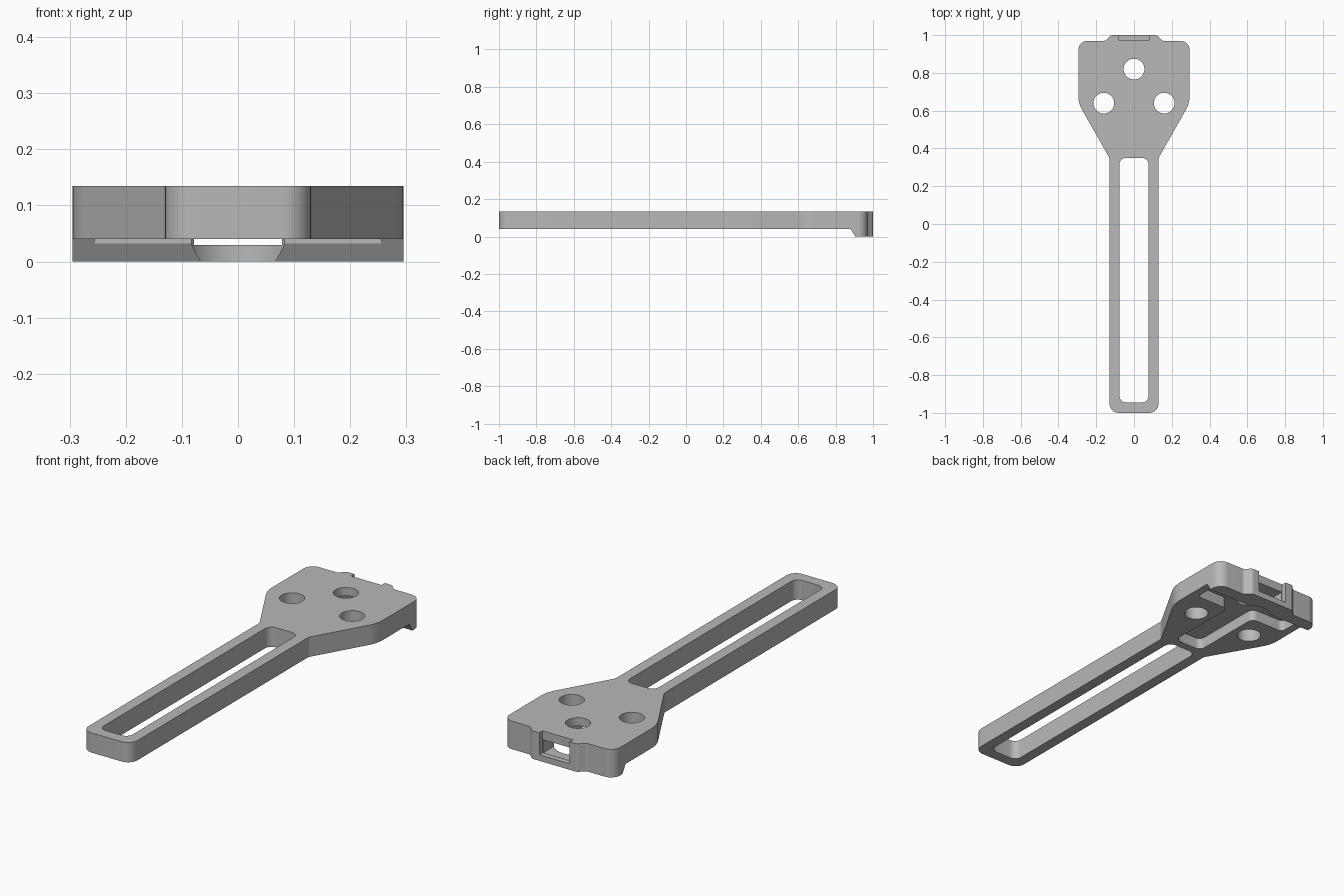
import bpy, bmesh, math
from mathutils import Vector

old = bpy.data.objects.get("Cube")
if old:
    bpy.data.objects.remove(old, do_unlink=True)

grey = bpy.data.materials.new("plain grey")
grey.use_nodes = True
COLOUR = (0.48, 0.48, 0.48, 1)
grey.diffuse_color = COLOUR
grey.node_tree.nodes["Principled BSDF"].inputs["Base Color"].default_value = COLOUR


def rounded(corners, steps=8):
    """Round each (x, y, radius) corner of a closed outline."""
    out = []
    for i, (x, y, r) in enumerate(corners):
        p = Vector((x, y))
        if r == 0:
            out.append(p)
            continue
        a = (Vector(corners[i - 1][:2]) - p).normalized()
        b = (Vector(corners[(i + 1) % len(corners)][:2]) - p).normalized()
        half = a.angle(b) / 2
        centre = p + (a + b).normalized() * r / math.sin(half)
        reach = r / math.tan(half)
        start, end = p + a * reach - centre, p + b * reach - centre
        turn = math.atan2(start.x * end.y - start.y * end.x, start.dot(end))
        for k in range(steps + 1):
            t = turn * k / steps
            c, s = math.cos(t), math.sin(t)
            out.append(centre + Vector((start.x * c - start.y * s,
                                        start.x * s + start.y * c)))
    return out


def mirrored(half):
    """Complete a right-hand outline across x = 0."""
    return half + [(-x, y, r) for x, y, r in reversed(half)]


def prism(name, points, low, high, sideways=False):
    """Extrude an outline along z, or a (y, z) profile along x."""
    bm = bmesh.new()
    place = (lambda p: (low, p[0], p[1])) if sideways else (lambda p: (p[0], p[1], low))
    face = bm.faces.new([bm.verts.new(place(p)) for p in points])
    grown = bmesh.ops.extrude_face_region(bm, geom=[face])
    move = Vector((high - low, 0, 0)) if sideways else Vector((0, 0, high - low))
    bmesh.ops.translate(bm, vec=move,
                        verts=[g for g in grown["geom"] if isinstance(g, bmesh.types.BMVert)])
    bmesh.ops.recalc_face_normals(bm, faces=bm.faces)
    mesh = bpy.data.meshes.new(name)
    bm.to_mesh(mesh)
    bm.free()
    mesh.materials.append(grey)
    obj = bpy.data.objects.new(name, mesh)
    bpy.context.collection.objects.link(obj)
    return obj


def circle(x, y, r, sides=40):
    return [(x + r * math.cos(math.tau * k / sides), y + r * math.sin(math.tau * k / sides))
            for k in range(sides)]


def box(x, y0, y1, r=0):
    return rounded(mirrored([(x, y0, r), (x, y1, r)]))


TOP, UNDER, CEILING, SILL = 0.135, 0.04, 0.095, 0.03

# Full silhouette: slim arm, tapered head and raised tab on the back edge
plate = prism("slotted_arm_plate", rounded(mirrored([
    (0.13, -1, 0.05), (0.13, 0.35, 0.03), (0.295, 0.64, 0.16), (0.295, 0.97, 0.05),
    (0.15, 0.97, 0.02), (0.12, 1, 0.02)])), 0, TOP)

# Underside step that leaves only a chamfered lip at the back
cutters = [prism("underside_cutter", [(-1.1, -0.1), (0.9675, -0.1), (0.88, UNDER),
                                      (-1.1, UNDER)], -0.5, 0.5, sideways=True)]

# Long slot through the arm
cutters.append(prism("slot_cutter", box(0.077, -0.945, 0.35, 0.035), -0.1, 0.3))

# Three screw holes
for x, y in ((0, 0.82), (-0.16, 0.64), (0.16, 0.64)):
    cutters.append(prism("hole_cutter", circle(x, y, 0.055), -0.1, 0.3))

# T-shaped pocket under the head, with a round scoop into the lip
cutters.append(prism("pocket_cutter", rounded(mirrored([
    (0.075, 0.39, 0.03), (0.075, 0.765, 0.03), (0.255, 0.765, 0.02), (0.255, 0.885, 0)])),
    0.02, CEILING))
cutters.append(prism("scoop_cutter", circle(0, 0.83, 0.1), -0.1, CEILING - 0.001))

# Back window into the pocket, and the shallow notch in the tab above it
cutters.append(prism("window_cutter", box(0.078, 0.85, 1.1), SILL, CEILING - 0.002))
cutters.append(prism("notch_cutter", box(0.081, 0.975, 1.1), SILL - 0.001, 0.3))

bpy.context.view_layer.objects.active = plate
for cutter in cutters:
    cutter.hide_render = True
    mod = plate.modifiers.new(cutter.name, "BOOLEAN")
    mod.operation = "DIFFERENCE"
    mod.solver = "EXACT"
    mod.object = cutter
    bpy.ops.object.modifier_apply(modifier=mod.name)
    bpy.data.objects.remove(cutter, do_unlink=True)

# Soft shading on the rounded corners, crisp edges elsewhere
bpy.ops.object.select_all(action="DESELECT")
plate.select_set(True)
bpy.ops.object.shade_smooth_by_angle(angle=math.radians(30))
